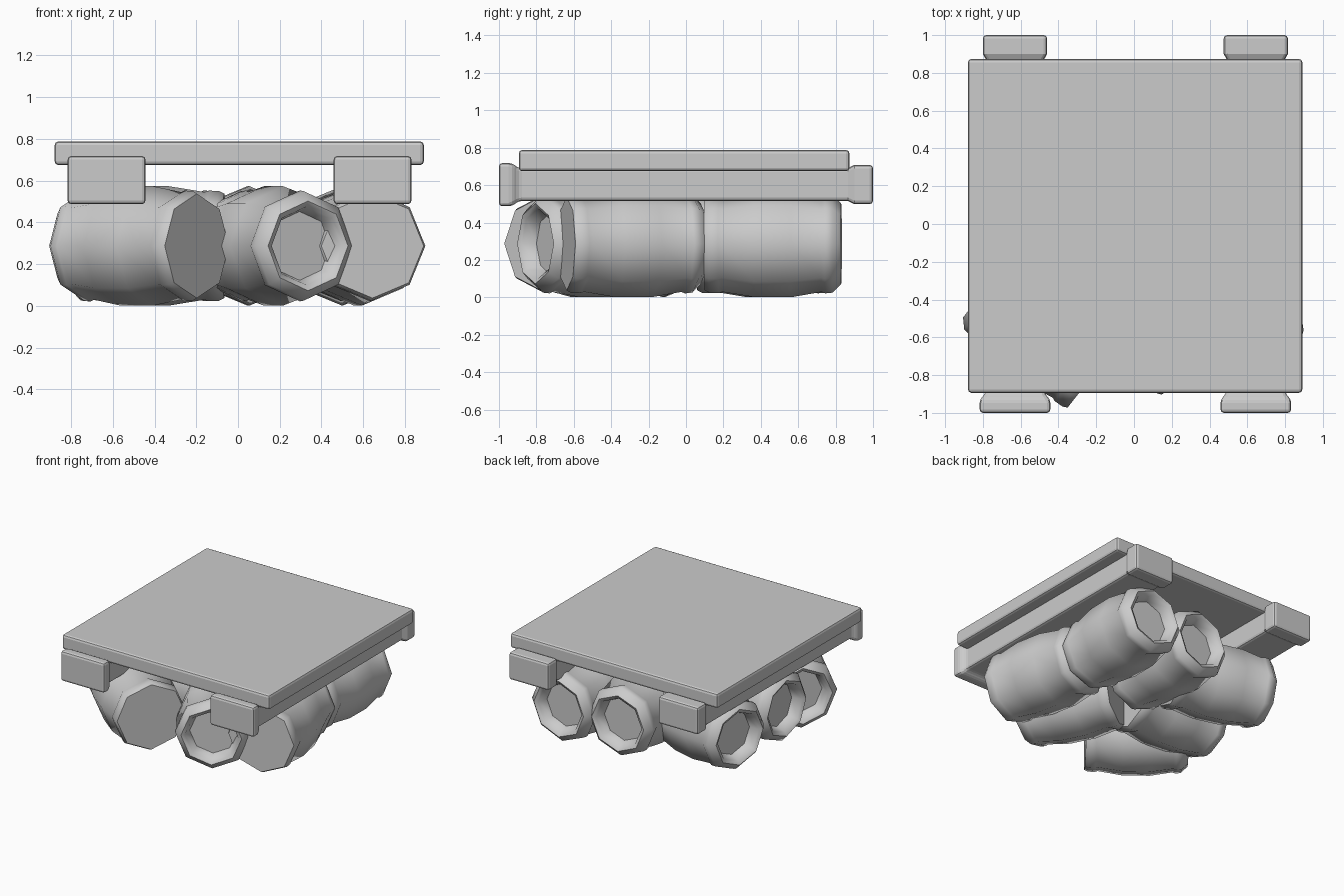
import bpy, bmesh
from math import cos, sin, pi, radians

if "Cube" in bpy.data.objects:
    bpy.data.objects.remove(bpy.data.objects["Cube"])


def add_object(name, bm, smooth_angle=None, bevel=0.0):
    bmesh.ops.recalc_face_normals(bm, faces=bm.faces)
    mesh = bpy.data.meshes.new(name)
    bm.to_mesh(mesh)
    bm.free()
    ob = bpy.data.objects.new(name, mesh)
    bpy.context.collection.objects.link(ob)
    if bevel:
        mod = ob.modifiers.new("bevel", 'BEVEL')
        mod.width = bevel
        mod.segments = 2
    if smooth_angle:
        bpy.ops.object.select_all(action='DESELECT')
        bpy.context.view_layer.objects.active = ob
        ob.select_set(True)
        bpy.ops.object.shade_smooth_by_angle(angle=radians(smooth_angle))
    return ob


def loft(rings):
    """Skin a list of equal-sized point rings and cap both ends."""
    bm = bmesh.new()
    vs = [[bm.verts.new(p) for p in ring] for ring in rings]
    n = len(vs[0])
    for a, b in zip(vs, vs[1:]):
        for i in range(n):
            j = (i + 1) % n
            bm.faces.new((a[i], a[j], b[j], b[i]))
    bm.faces.new(vs[0])
    bm.faces.new(vs[-1])
    return bm


# Square deck plate
bm = bmesh.new()
bmesh.ops.create_cube(bm, size=1)
for v in bm.verts:
    v.co = (v.co.x * 1.77 + 0.006, v.co.y * 1.768 - 0.010, v.co.z * 0.113 + 0.731)
add_object("deck_plate", bm, bevel=0.018)

# Two runners under the deck with enlarged end blocks: (y, half width, z low, z high)
sections = [(-1.0, 0.187, 0.487, 0.718), (-0.93, 0.187, 0.487, 0.718),
            (-0.895, 0.155, 0.515, 0.69), (0.865, 0.15, 0.515, 0.69),
            (0.90, 0.17, 0.498, 0.708), (1.0, 0.17, 0.498, 0.708)]
for x, name in ((-0.63, "left_runner"), (0.645, "right_runner")):
    rings = [[(x - w, y, lo), (x + w, y, lo), (x + w, y, hi), (x - w, y, hi)]
             for y, w, lo, hi in sections]
    add_object(name, loft(rings), bevel=0.018)

# Eight-sided barrel profile (along axis, radius): closed end, bulging body, recessed open end
profile = [(-0.365, 0.250), (-0.34, 0.263), (-0.29, 0.265), (-0.27, 0.258),
           (-0.10, 0.286), (0.10, 0.286), (0.26, 0.258), (0.28, 0.266),
           (0.32, 0.262), (0.365, 0.215), (0.35, 0.188), (0.275, 0.165)]

# Barrel floats: centre x, centre y, heading of the open end (degrees)
barrels = [(0.50, 0.465, 89), (0.05, 0.425, 93), (-0.445, 0.39, 165),
           (-0.43, -0.12, 176), (-0.485, -0.55, 142), (0.17, -0.48, -63),
           (0.575, -0.28, 101)]
for k, (cx, cy, heading) in enumerate(barrels):
    rings = [[(t, r * cos(i * pi / 4), r * sin(i * pi / 4)) for i in range(8)]
             for t, r in profile]
    ob = add_object(f"barrel_{k + 1}", loft(rings), smooth_angle=56)
    ob.location = (cx, cy, 0.287)
    ob.rotation_euler.z = radians(heading)
